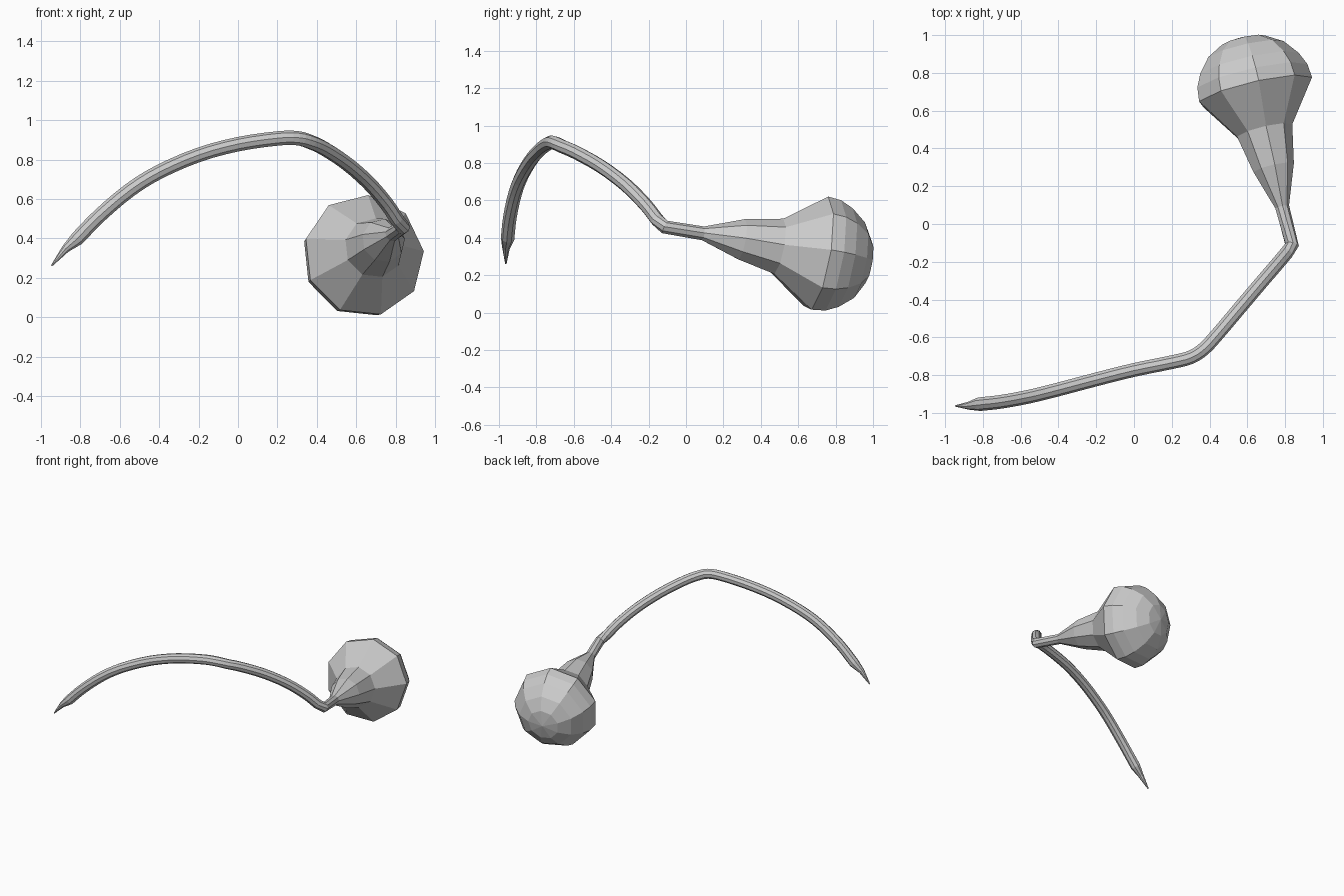
import bpy, bmesh, math
from mathutils import Vector

if "Cube" in bpy.data.objects:
    bpy.data.objects.remove(bpy.data.objects["Cube"])

SIDES = 9
PHASE = math.radians(4)


def catmull(points, steps):
    """Smooth path through the points (x, y, z, radius)."""
    pts = [Vector(p) for p in points]
    pts = [2 * pts[0] - pts[1]] + pts + [2 * pts[-1] - pts[-2]]
    out = []
    for a, b, c, d in zip(pts, pts[1:], pts[2:], pts[3:]):
        for i in range(steps):
            t = i / steps
            out.append(0.5 * (2 * b + (c - a) * t + (2 * a - 5 * b + 4 * c - d) * t * t
                              + (3 * b - a - 3 * c + d) * t ** 3))
    out.append(pts[-2])
    return out


def sweep(name, rings):
    """Skin nine-sided rings along a path, closing both ends."""
    bm = bmesh.new()
    pos = [r.to_3d() for r in rings]
    loops = []
    for i, r in enumerate(rings):
        d_in = (pos[i] - pos[max(i - 1, 0)]).normalized()
        d_out = (pos[min(i + 1, len(pos) - 1)] - pos[i]).normalized()
        d = (d_in + d_out).normalized()
        u = d.cross(Vector((0, 0, 1))).normalized()
        v = u.cross(d)
        loops.append([bm.verts.new(pos[i] + r.w * (math.cos(a) * u + math.sin(a) * v))
                      for a in (PHASE + math.tau * k / SIDES for k in range(SIDES))])
    for a, b in zip(loops, loops[1:]):
        for k in range(SIDES):
            n = (k + 1) % SIDES
            bm.faces.new((a[k], a[n], b[n], b[k]))
    bm.faces.new(loops[0])
    bm.faces.new(loops[-1])
    bmesh.ops.recalc_face_normals(bm, faces=bm.faces[:])
    mesh = bpy.data.meshes.new(name)
    bm.to_mesh(mesh)
    bm.free()
    obj = bpy.data.objects.new(name, mesh)
    bpy.context.collection.objects.link(obj)
    return obj


# pointed tip
R = 0.037
tip = [Vector((-0.945, -0.963, 0.262, 0.004)), Vector((-0.875, -0.962, 0.347, 0.021))]

# arched stem with a bend at the top
stem = catmull([
    (-0.815, -0.953, 0.40, R), (-0.70, -0.940, 0.518, R), (-0.55, -0.912, 0.645, R),
    (-0.40, -0.875, 0.738, R), (-0.20, -0.822, 0.824, R), (0.0, -0.772, 0.878, R),
    (0.20, -0.731, 0.907, R), (0.30, -0.705, 0.908, R), (0.37, -0.66, 0.888, R),
    (0.44, -0.585, 0.855, R), (0.55, -0.455, 0.782, R), (0.66, -0.325, 0.685, R),
    (0.75, -0.22, 0.58, R), (0.805, -0.155, 0.497, R)], 3)

# kinked neck flaring out to the bulb
neck = [Vector(p) for p in [
    (0.836, -0.112, 0.457, R), (0.784, 0.09, 0.423, 0.038),
    (0.738, 0.295, 0.390, 0.112), (0.690, 0.490, 0.352, 0.153)]]

# rounded bulb end: (distance along axis, radius)
centre, axis = Vector((0.64, 0.703, 0.314)), Vector((-0.22, 0.96, -0.16)).normalized()
bulb = [(centre + axis * t).to_4d() for t in (0, 0.075, 0.145, 0.225, 0.278, 0.298)]
for p, r in zip(bulb, (0.312, 0.304, 0.272, 0.208, 0.118, 0.003)):
    p.w = r

sweep("stem_and_bulb", tip + stem + neck + bulb)
